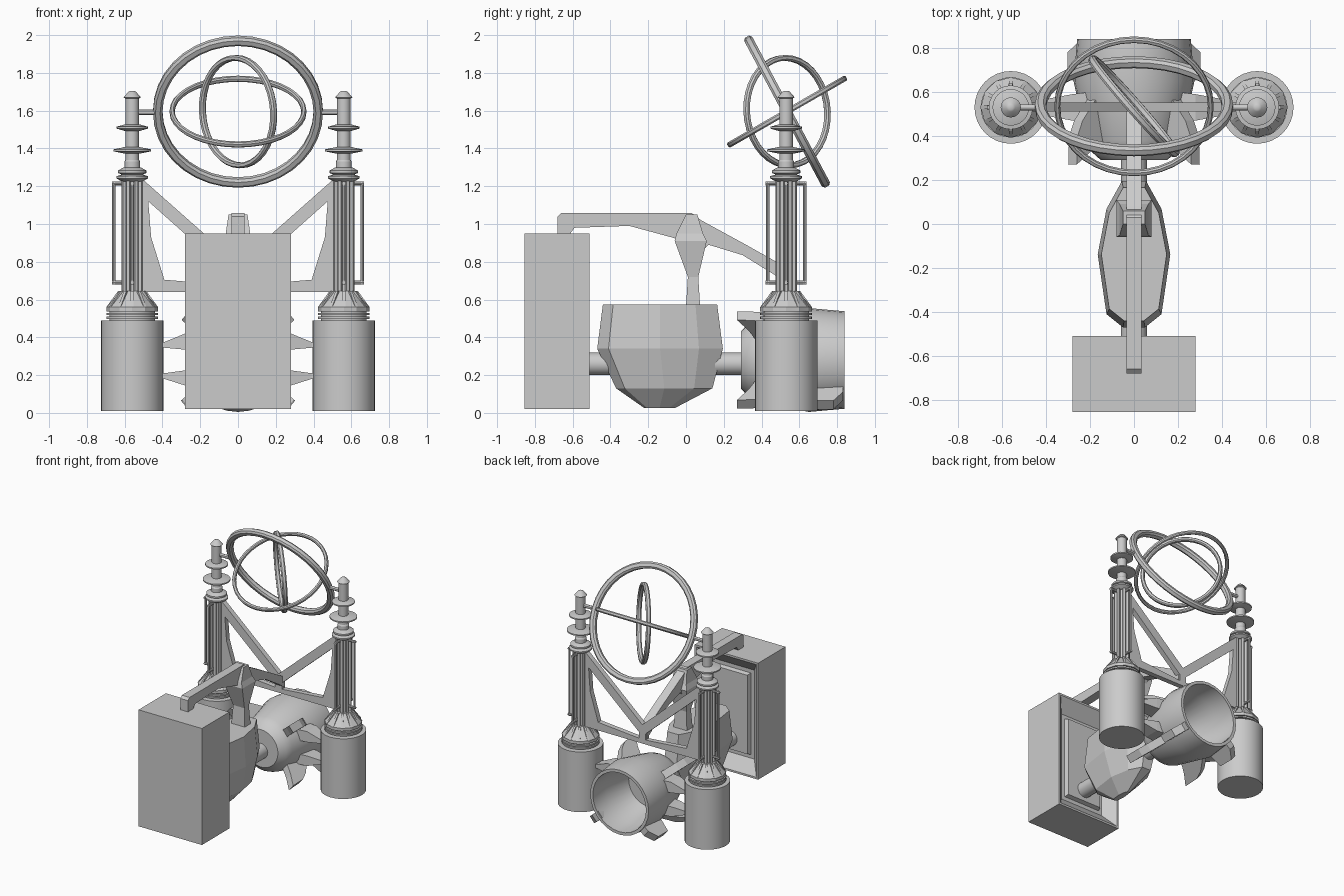
import bpy, bmesh, math
from mathutils import Vector, Matrix

if "Cube" in bpy.data.objects:
    bpy.data.objects.remove(bpy.data.objects["Cube"])

grey = bpy.data.materials.new("light_grey")
grey.diffuse_color = (0.6, 0.6, 0.6, 1)
grey.use_nodes = True
grey.node_tree.nodes["Principled BSDF"].inputs["Base Color"].default_value = grey.diffuse_color


def finish(name, bm, smooth=False, angle=30):
    bmesh.ops.remove_doubles(bm, verts=bm.verts, dist=1e-5)
    bmesh.ops.recalc_face_normals(bm, faces=bm.faces)
    me = bpy.data.meshes.new(name)
    bm.to_mesh(me)
    bm.free()
    ob = bpy.data.objects.new(name, me)
    bpy.context.collection.objects.link(ob)
    me.materials.append(grey)
    if smooth:
        bpy.ops.object.select_all(action='DESELECT')
        ob.select_set(True)
        bpy.context.view_layer.objects.active = ob
        bpy.ops.object.shade_smooth_by_angle(angle=math.radians(angle))
    return ob


def loft(name, rings, caps=True, closed=False, smooth=False, angle=30):
    """Skin a list of equal-length point rings."""
    bm = bmesh.new()
    vs = [[bm.verts.new(p) for p in r] for r in rings]
    n = len(vs[0])
    pairs = list(zip(vs, vs[1:])) + ([(vs[-1], vs[0])] if closed else [])
    for a, b in pairs:
        for i in range(n):
            j = (i + 1) % n
            bm.faces.new((a[i], a[j], b[j], b[i]))
    if caps and not closed:
        bm.faces.new(vs[0])
        bm.faces.new(vs[-1])
    return finish(name, bm, smooth, angle)


def lathe(name, profile, centre, segs=24, matrix=None, closed=False, smooth=True):
    """Turn (radius, height) points about z, then place."""
    m = Matrix.Translation(centre) @ (matrix or Matrix())
    rings = [[m @ Vector((r * math.cos(t), r * math.sin(t), h))
              for t in [2 * math.pi * k / segs for k in range(segs)]] for r, h in profile]
    return loft(name, rings, closed=closed, smooth=smooth)


def box(name, lo, hi):
    return loft(name, [[(x, y, z) for x, y in ((lo[0], lo[1]), (hi[0], lo[1]), (hi[0], hi[1]), (lo[0], hi[1]))]
                       for z in (lo[2], hi[2])])


def prism(name, pts, half, matrix=None):
    """Extrude a (y, z) outline along x."""
    m = matrix or Matrix()
    return loft(name, [[m @ Vector((x, a, b)) for a, b in pts] for x in (-half, half)])


def rod(name, a, b, r, segs=12):
    a, b = Vector(a), Vector(b)
    d = b - a
    return lathe(name, [(r, 0), (r, d.length)], a, segs, d.to_track_quat('Z', 'Y').to_matrix().to_4x4())


# Front cabinet with a recessed, bevelled back panel
def rect(hx, z0, z1, y):
    return [(-hx, y, z0), (hx, y, z0), (hx, y, z1), (-hx, y, z1)]


loft("front_cabinet", [rect(.28, .02, .95, -.855), rect(.28, .02, .95, -.51), rect(.265, .035, .935, -.51),
                       rect(.19, .13, .84, -.59), rect(.16, .16, .81, -.59), rect(.15, .17, .80, -.56)])

# Faceted middle body, widest below its top
def octagon(z, sx, y0, y1):
    mid, k = (y0 + y1) / 2, (y1 - y0) / 2
    half = [(.05, -1), (.125, -.82), (.165, 0), (.125, .62), (.055, 1)]
    pts = [(x * sx, mid + y * k, z) for x, y in half]
    return pts + [(-x, y, z) for x, y, z in reversed(pts)]


loft("middle_body", [octagon(.575, .9, -.44, .165), octagon(.34, 1, -.47, .195),
                     octagon(.13, .72, -.37, .14), octagon(.025, .15, -.22, -.06)])

# Connecting pipes
rod("front_pipe", (0, -.59, .26), (0, -.38, .26), .06, 16)
rod("rear_pipe", (0, .1, .26), (0, .32, .26), .06, 16)

# Hollow rear drum, opening backwards
back = Matrix.Rotation(math.radians(-90), 4, 'X')
lathe("rear_drum", [(.001, .29), (.15, .29), (.195, .33), (.215, .38), (.275, .65), (.258, .84),
                    (.235, .84), (.23, .68), (.17, .48), (.001, .48)], (0, 0, .28), 28, back)

# Diagonal claws around the drum
for s in (-1, 1):
    for v in (-1, 1):
        turn = Matrix.Translation((0, 0, .28)) @ Matrix.Rotation(math.radians(s * (90 - v * 40)), 4, 'Y')
        prism("front_claw", [(.38, .18), (.58, .24), (.47, .33), (.40, .36), (.27, .365), (.33, .28)], .03, turn)
        if v < 0:
            prism("rear_claw", [(.63, .24), (.83, .23), (.83, .30), (.78, .37), (.66, .37)], .03, turn)
        # Tapered struts to the tanks
        z0, z1 = ((.335, .42), (.145, .225))[v < 0]
        c = .36 if v > 0 else .195
        loft("tank_strut", [[(s * x, y, z) for y, z in ((.53 - w, a), (.53 + w, a), (.53 + w, b), (.53 - w, b))]
                            for x, w, a, b in ((.2, .07, z0, z1), (.28, .06, z0, z1),
                                               (.39, .04, c - .015, c + .015), (.45, .04, c - .015, c + .015))])

# Side towers
for s in (-1, 1):
    c = Vector((s * .56, .53, 0))
    lathe("tank", [(.165, .01), (.165, .49)], c, 32)
    lathe("tank_neck", [(.12, .48), (.12, .55)], c, 24)
    for z in (.503, .523):
        lathe("neck_ring", [(.137, z - .006), (.137, z + .006)], c, 32)
    lathe("tower_cone", [(.137, .537), (.137, .56), (.07, .635), (.062, .645)], c, 12, smooth=False)
    for k in range(12):
        t = Matrix.Translation(c) @ Matrix.Rotation(math.pi * k / 6, 4, 'Z')
        prism("cone_rib", [(.05, .55), (.137, .56), (.075, .645), (.05, .645)], .008, t)
    lathe("column_core", [(.042, .63), (.042, 1.26)], c, 16)
    for k in range(8):
        t = Matrix.Translation(c) @ Matrix.Rotation(math.pi * (k + .5) / 4, 4, 'Z')
        prism("column_rib", [(.03, .63), (.058, .63), (.058, 1.24), (.03, 1.24)], .009, t)
    lathe("column_cap", [(.055, 1.225), (.084, 1.242), (.084, 1.253), (.055, 1.262), (.075, 1.27),
                         (.075, 1.283), (.045, 1.30)], c, 24)
    lathe("mast", [(.042, 1.29), (.042, 1.33), (.036, 1.34), (.036, 1.665), (.046, 1.67), (.02, 1.70),
                   (.01, 1.705)], c, 16)
    for z, r in ((1.39, .1), (1.51, .083)):
        lathe("mast_disc", [(.037, z - .018), (r, z - .005), (r, z + .005), (.037, z + .018)], c, 24)
    # Outer rods held by brackets
    for dx, dy in ((s, 0), (0, 1), (0, -1)):
        d = Vector((dx, dy, 0))
        p = c + d * .098
        rod("guide_rod", p + Vector((0, 0, .68)), p + Vector((0, 0, 1.225)), .009, 8)
        for z in (.69, 1.215):
            rod("rod_bracket", c + Vector((0, 0, z)), p + d * .01 + Vector((0, 0, z)), .01, 8)
    # Stub axle to the big ring
    rod("ring_axle", (s * .42, .53, 1.592), (s * .56, .53, 1.592), .014)
    # Half of the V-shaped frame between towers
    outer = [(0, .79), (.52, 1.25), (.53, .95), (.53, .64), (0, .64)]
    inner = [(.03, .725), (.475, 1.12), (.46, .93), (.39, .705), (.03, .675)]
    loft("v_frame", [[(s * x, y, z) for x, z in p] for p, y in
                     ((outer, .512), (outer, .552), (inner, .552), (inner, .512))], closed=True)

# Overhead arm from cabinet, over the body and down to the frame
prism("overhead_arm", [(-.68, .94), (-.68, 1.04), (-.66, 1.058), (.03, 1.058), (.08, 1.02), (.30, .90),
                       (.54, .765), (.54, .68), (.47, .73), (.30, .835), (.12, .89), (.03, .80), (-.06, .925),
                       (-.30, .99), (-.59, .98), (-.62, .94)], .034)
loft("arm_post", [[(-w, a, z), (w, a, z), (w, b, z), (-w, b, z)] for z, w, a, b in
                  ((.56, .06, 0, .075), (.72, .05, .01, .065), (.91, .08, -.06, .11),
                   (.95, .065, -.05, .09), (1.05, .05, 0, .06))])

# Three nested gimbal rings
for name, r, w, h, n in (("outer_ring", .45, .05, .024, (0, .88, .47)),
                         ("middle_ring", .362, .026, .015, (0, -.5, .87)),
                         ("inner_ring", .3, .03, .018, (.75, .66, .06))):
    q = Vector(n).to_track_quat('Z', 'Y').to_matrix().to_4x4()
    b = w * .25
    lathe(name, [(r - b, -h), (r, -h * .5), (r, h * .5), (r - b, h), (r - w + b, h),
                 (r - w, h * .5), (r - w, -h * .5), (r - w + b, -h)], (0, .535, 1.595), 36, q, closed=True)
